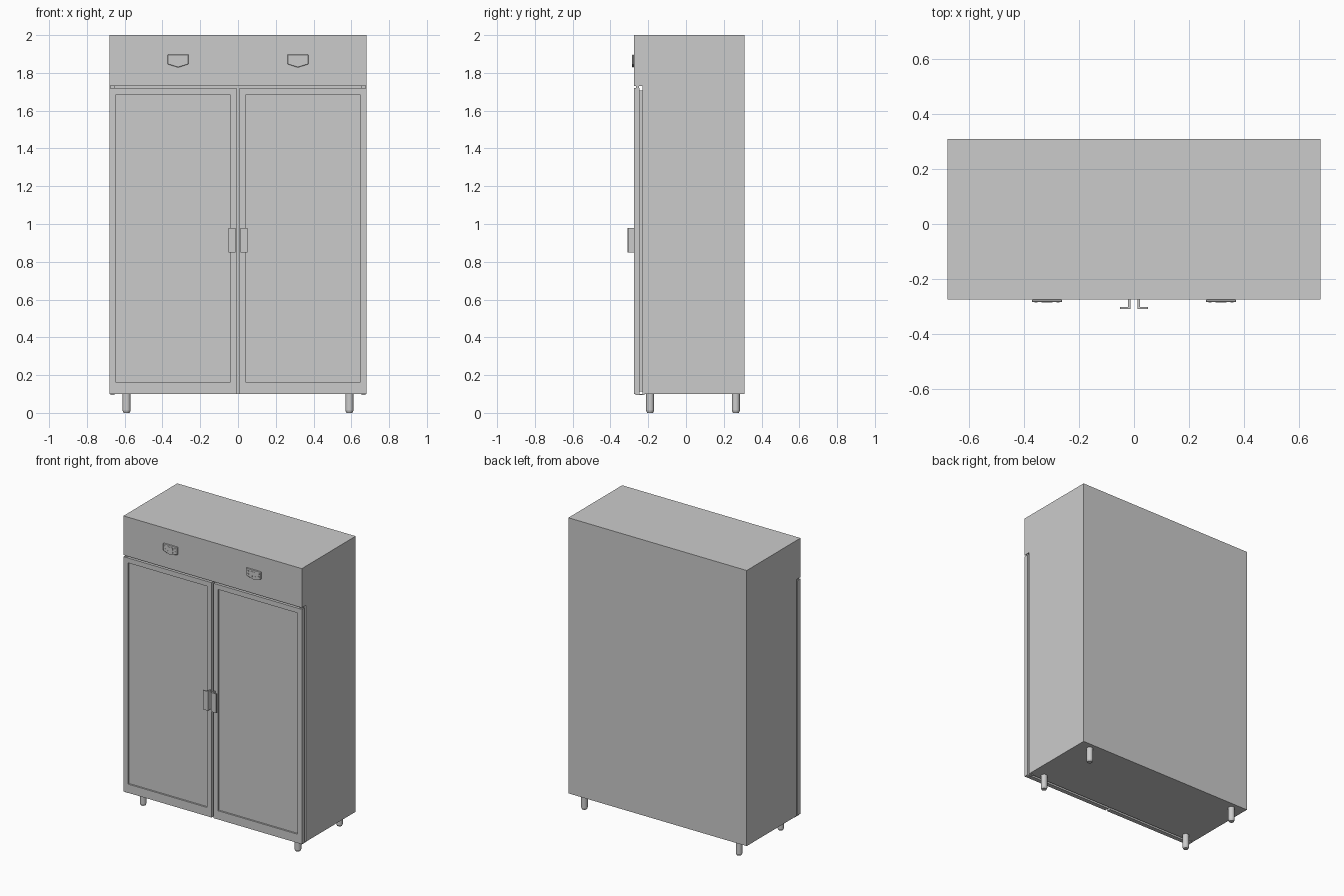
import bpy, bmesh
from mathutils import Matrix, Vector

if "Cube" in bpy.data.objects:
    bpy.data.objects.remove(bpy.data.objects["Cube"])

FRONT, BACK = -0.276, 0.31


def finish(name, bm, bevel=0.0):
    bmesh.ops.recalc_face_normals(bm, faces=bm.faces)
    me = bpy.data.meshes.new(name)
    bm.to_mesh(me)
    bm.free()
    ob = bpy.data.objects.new(name, me)
    bpy.context.collection.objects.link(ob)
    if bevel:
        mod = ob.modifiers.new("bevel", 'BEVEL')
        mod.width = bevel
        mod.segments = 1
    return ob


def add_box(bm, x, y, z):
    size = Vector((x[1] - x[0], y[1] - y[0], z[1] - z[0]))
    mid = Vector((sum(x), sum(y), sum(z))) / 2
    mat = Matrix.Translation(mid) @ Matrix.Diagonal((*size, 1))
    bmesh.ops.create_cube(bm, size=1, matrix=mat)


def box(name, x, y, z, bevel=0.0):
    bm = bmesh.new()
    add_box(bm, x, y, z)
    return finish(name, bm, bevel)


def prism(name, pts, offset, bevel=0.0):
    """Extrude a closed polygon of 3D points along an offset."""
    bm = bmesh.new()
    f = bm.faces.new([bm.verts.new(p) for p in pts])
    ext = bmesh.ops.extrude_face_region(bm, geom=[f], use_keep_orig=True)
    verts = [e for e in ext["geom"] if isinstance(e, bmesh.types.BMVert)]
    bmesh.ops.translate(bm, verts=verts, vec=offset)
    return finish(name, bm, bevel)


def span(s, a, b):
    return tuple(sorted((s * a, s * b)))


# Cabinet and header
box("cabinet_body", (-0.68, 0.68), (-0.23, BACK), (0.10, 1.73))
box("header_box", (-0.68, 0.68), (FRONT, BACK), (1.73, 2.0))

for s, side in ((-1, "left"), (1, "right")):
    # Door with a shallow recessed panel
    bm = bmesh.new()
    add_box(bm, span(s, 0.008, 0.68), (FRONT, -0.246), (0.10, 1.719))
    face = min(bm.faces, key=lambda f: f.calc_center_median().y)
    bmesh.ops.inset_region(bm, faces=[face], thickness=0.048)
    for v in face.verts:
        if v.co.z < 1:
            v.co.z = 0.16
    bmesh.ops.inset_region(bm, faces=[face], thickness=0.001, depth=-0.01)
    finish(f"{side}_door", bm)

    # Door seal
    box(f"{side}_door_gasket", span(s, 0.02, 0.668), (-0.246, -0.23), (0.112, 1.708))

    # Hinge plates above and below the door
    box(f"{side}_top_hinge", span(s, 0.655, 0.675), (-0.265, -0.25), (1.719, 1.73))
    box(f"{side}_bottom_hinge", span(s, 0.655, 0.675), (-0.268, -0.22), (0.094, 0.10))

    # L-section handle
    prof = [(0.012, FRONT), (0.012, -0.31), (0.051, -0.31), (0.051, -0.302),
            (0.021, -0.302), (0.021, FRONT)]
    prism(f"{side}_handle", [(s * x, y, 0.848) for x, y in prof], (0, 0, 0.132))

    # Control unit: five-sided plate with display, buttons and dial
    cx = s * 0.317
    outline = [(-0.055, 1.897), (0.055, 1.897), (0.055, 1.846), (0, 1.829), (-0.055, 1.846)]
    prism(f"{side}_control_plate", [(cx + x, FRONT, z) for x, z in outline],
          (0, -0.009, 0), 0.002)
    box(f"{side}_control_display", (cx - 0.02, cx + 0.02), (-0.287, -0.284), (1.866, 1.884))
    bm = bmesh.new()
    for x in (-0.04, 0.04):
        for z in (1.86, 1.88):
            add_box(bm, (cx + x - 0.005, cx + x + 0.005), (-0.287, -0.284), (z - 0.004, z + 0.004))
    for x in (-0.014, 0.014):
        add_box(bm, (cx + x - 0.006, cx + x + 0.006), (-0.287, -0.284), (1.847, 1.855))
    finish(f"{side}_control_buttons", bm)

    # Round legs with a slightly narrower foot
    for y, end in ((-0.19, "front"), (0.264, "back")):
        bm = bmesh.new()
        for z0, z1, r0, r1 in ((0.012, 0.10, 0.021, 0.021), (0.0, 0.012, 0.016, 0.021)):
            bmesh.ops.create_cone(bm, cap_ends=True, segments=24, radius1=r0, radius2=r1,
                                  depth=z1 - z0,
                                  matrix=Matrix.Translation((s * 0.59, y, (z0 + z1) / 2)))
        leg = finish(f"{side}_{end}_leg", bm)
        bpy.ops.object.select_all(action='DESELECT')
        leg.select_set(True)
        bpy.context.view_layer.objects.active = leg
        bpy.ops.object.shade_smooth_by_angle(angle=0.5)
